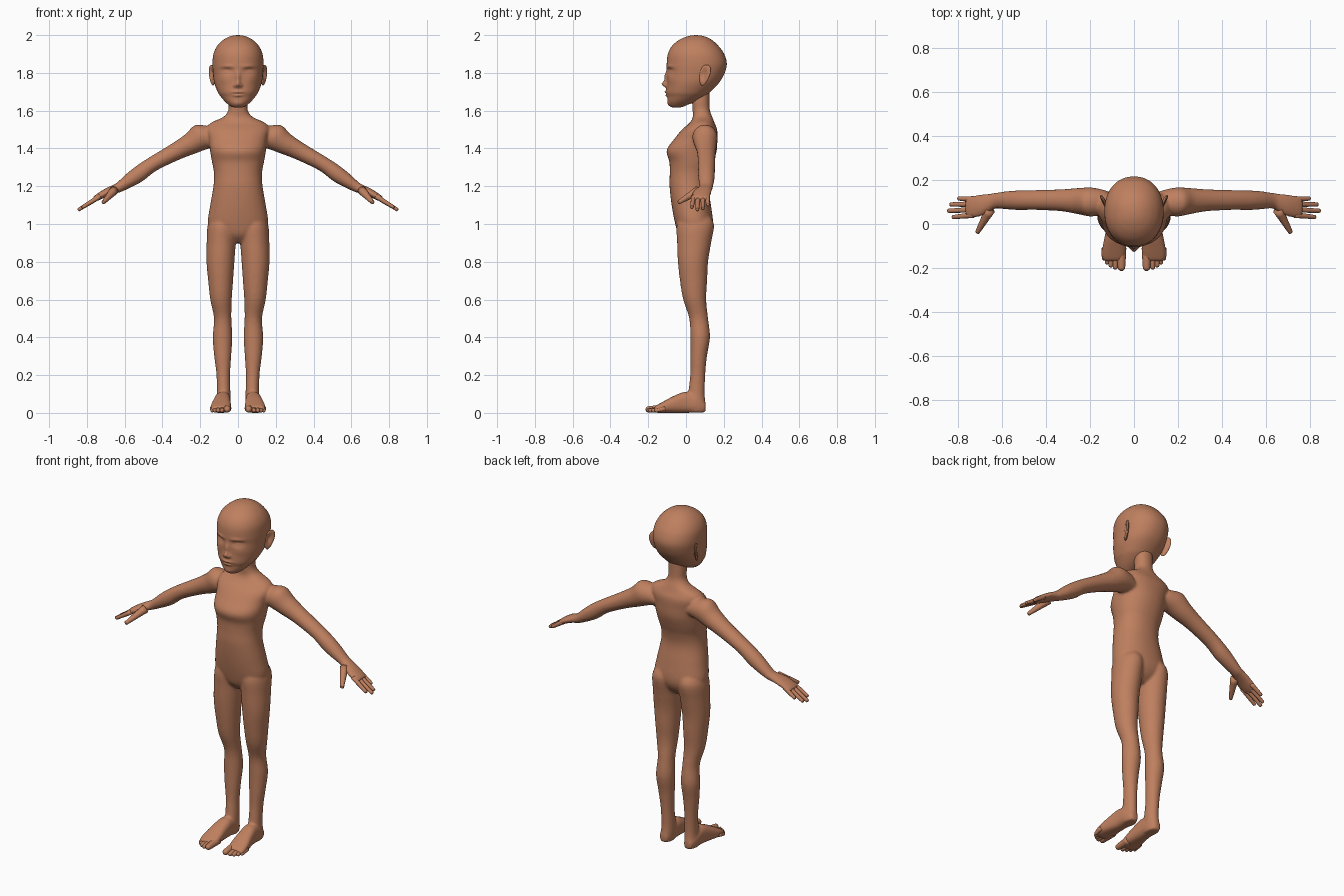
import bpy, bmesh, math
from mathutils import Vector

skin = bpy.data.materials.new("brown skin")
skin.diffuse_color = (0.52, 0.215, 0.115, 1)
X, Y, Z = Vector((1, 0, 0)), Vector((0, 1, 0)), Vector((0, 0, 1))


def smooth_rows(rows, steps):
    """Catmull-Rom interpolation of section rows."""
    out = []
    for i in range(len(rows) - 1):
        a, b, c, d = (rows[min(max(i + k, 0), len(rows) - 1)] for k in (-1, 0, 1, 2))
        for s in range(steps):
            t = s / steps
            out.append([0.5 * (2 * q + (r - p) * t + (2 * p - 5 * q + 4 * r - w) * t * t
                               + (3 * q - p - 3 * r + w) * t ** 3) for p, q, r, w in zip(a, b, c, d)])
    return out + [list(rows[-1])]


def loft(bm, rows, u, v, side=1, segs=32, steps=4, p=2.0):
    """Skin rows of (x, y, z, radius along u, radius along v)."""
    rings = []
    for x, y, z, ru, rv in smooth_rows(rows, steps):
        ring = []
        for k in range(segs):
            a = 2 * math.pi * k / segs
            c, s = math.cos(a), math.sin(a)
            co = Vector((x, y, z)) + u * (ru * math.copysign(abs(c) ** (2 / p), c)) \
                + v * (rv * math.copysign(abs(s) ** (2 / p), s))
            co.x *= side
            ring.append(bm.verts.new(co))
        rings.append(ring)
    for r, q in zip(rings, rings[1:]):
        for k in range(segs):
            bm.faces.new((r[k], r[(k + 1) % segs], q[(k + 1) % segs], q[k]))
    bm.faces.new(rings[0])
    bm.faces.new(rings[-1])


def digit(bm, a, b, r0, r1, side):
    """Round-tipped tapering finger or toe from a to b."""
    a, b = Vector(a), Vector(b)
    d = (b - a).normalized()
    u = d.cross(Z).normalized()
    L = (b - a).length
    rows = []
    for t, r in ((0, r0), (0.45, (r0 + r1) / 2), (1 - r1 / L, r1), (1 - 0.5 * r1 / L, r1 * 0.85),
                 (1 - 0.12 * r1 / L, r1 * 0.48), (1, r1 * 0.03)):
        rows.append((*(a + d * L * t), r, r))
    loft(bm, rows, u, u.cross(d), side, 14, 2)


def make(name, bm):
    bmesh.ops.recalc_face_normals(bm, faces=bm.faces)
    for f in bm.faces:
        f.smooth = True
    me = bpy.data.meshes.new(name)
    bm.to_mesh(me)
    bm.free()
    me.materials.append(skin)
    ob = bpy.data.objects.new(name, me)
    bpy.context.collection.objects.link(ob)
    return ob


# Body: torso with neck, legs, feet and arms fused by a voxel remesh
bm = bmesh.new()
torso = [(.90, .040, .05, .04), (.94, .042, .11, .08), (1.0, .043, .158, .100), (1.1, .028, .147, .104),
         (1.2, .015, .130, .102), (1.27, .020, .127, .106), (1.33, .029, .138, .117),
         (1.39, .030, .148, .133), (1.45, .052, .155, .114), (1.5, .072, .165, .093),
         (1.535, .085, .145, .066), (1.565, .088, .080, .052), (1.6, .081, .052, .046),
         (1.65, .078, .050, .046), (1.74, .078, .05, .046)]
loft(bm, [(0, y, z, rx, ry) for z, y, rx, ry in torso], X, Y, segs=48, p=2.2)
leg = [(1.06, .08, .05, .04, .06), (1.0, .084, .05, .075, .098), (.9, .089, .043, .077, .09),
       (.8, .093, .037, .074, .080), (.7, .092, .040, .066, .072), (.6, .09, .046, .057, .061),
       (.5, .081, .067, .046, .050), (.4, .082, .075, .052, .052), (.3, .081, .067, .045, .044),
       (.2, .078, .062, .036, .040), (.1, .076, .055, .036, .044), (.04, .078, .055, .037, .050),
       (.002, .078, .055, .033, .046)]
foot = [(.104, .08, .028, .022, .024), (.06, .08, .045, .038, .044), (0, .081, .056, .042, .056),
        (-.06, .086, .046, .048, .046), (-.11, .09, .033, .054, .033), (-.15, .092, .022, .053, .022),
        (-.168, .092, .018, .045, .015)]
arm = [(.12, .1, 1.465, .05, .06), (.19, .1, 1.462, .066, .072), (.25, .104, 1.425, .060, .058),
       (.33, .108, 1.383, .050, .047), (.45, .109, 1.318, .045, .040), (.52, .108, 1.268, .045, .043),
       (.57, .108, 1.234, .042, .038), (.63, .106, 1.194, .036, .027), (.66, .096, 1.182, .042, .024),
       (.70, .084, 1.165, .050, .021), (.745, .077, 1.14, .051, .017), (.765, .076, 1.128, .044, .012)]
for s in (1, -1):
    loft(bm, [(x, y, z, rx, ry) for z, x, y, rx, ry in leg], X, Y, s)
    loft(bm, [(x, y, z, rx, rz) for y, x, z, rx, rz in foot], X, Z, s, p=2.6)
    loft(bm, arm, Y, Vector((.5, 0, .866)), s)
body = make("body", bm)
mod = body.modifiers.new("fuse", "REMESH")
mod.mode, mod.voxel_size, mod.use_smooth_shade = "VOXEL", 0.007, True
mod = body.modifiers.new("soften", "SMOOTH")
mod.factor, mod.iterations = 0.5, 8

# Fingers and thumbs
bm = bmesh.new()
for s in (1, -1):
    for y0, y1, x1, z1 in ((.113, .116, .803, 1.098), (.090, .089, .838, 1.079),
                           (.065, .060, .848, 1.073), (.041, .031, .828, 1.086)):
        digit(bm, (.73, y0, 1.147), (x1, y1, z1), .0135, .0095, s)
    digit(bm, (.655, .065, 1.178), (.715, -.042, 1.112), .024, .011, s)
make("fingers", bm)

# Toes
bm = bmesh.new()
for s in (1, -1):
    for x, y, r in ((.057, -.214, .017), (.085, -.208, .0115), (.105, -.198, .011),
                    (.122, -.184, .0105), (.136, -.166, .010)):
        digit(bm, (x, -.11, .024), (x, y, r), r * 1.3, r, s)
make("toes", bm)

# Head: stacked sections, then facial features pushed out or in
bm = bmesh.new()
head = [(1.616, -.050, .010, .012), (1.622, -.045, .036, .036), (1.645, -.025, .066, .070),
        (1.675, .000, .092, .099), (1.70, .013, .108, .117), (1.75, .038, .126, .139),
        (1.80, .052, .132, .153), (1.85, .057, .135, .159), (1.90, .053, .130, .149),
        (1.94, .049, .112, .125), (1.97, .05, .084, .093), (1.988, .052, .055, .060),
        (1.997, .053, .028, .030), (2.0, .053, .002, .002)]
loft(bm, [(0, y, z, rx, ry) for z, y, rx, ry in head], X, Y, segs=160, steps=8, p=2.15)
features = [(0, 1.775, .013, .030, .014), (0, 1.740, .014, .015, .024),       # nose
            (.017, 1.733, .008, .008, .010),                                 # nostril wings
            (.058, 1.811, .028, .015, -.014), (.060, 1.808, .019, .008, .007),  # sockets, eyes
            (.056, 1.834, .034, .009, .006), (.075, 1.765, .03, .025, .004),  # brows, cheeks
            (0, 1.699, .028, .006, .010), (0, 1.680, .023, .006, .008),       # lips
            (0, 1.635, .030, .015, .006)]                                    # chin
for v in bm.verts:
    if v.co.y < .03:
        x, z = abs(v.co.x), v.co.z
        v.co.y -= sum(a * math.exp(-((x - cx) / sx) ** 2 - ((z - cz) / sz) ** 2)
                      for cx, cz, sx, sz, a in features)
make("head", bm)

# Ears: flattened ovals with a hollowed outer face
for s, name in ((1, "left_ear"), (-1, "right_ear")):
    bm = bmesh.new()
    bmesh.ops.create_uvsphere(bm, u_segments=40, v_segments=28, radius=1)
    for v in bm.verts:
        x, y, z = v.co
        if x > 0:
            x -= 1.3 * math.exp(-((y + .15) / .5) ** 2 - ((z - .1) / .55) ** 2)
        x, y, z = x * .012, y * .029 * (1 + .25 * z), z * .055
        y += .2 * z
        v.co = Vector((s * (.137 + x + .4 * y), .098 + y, 1.788 + z))
    make(name, bm)
